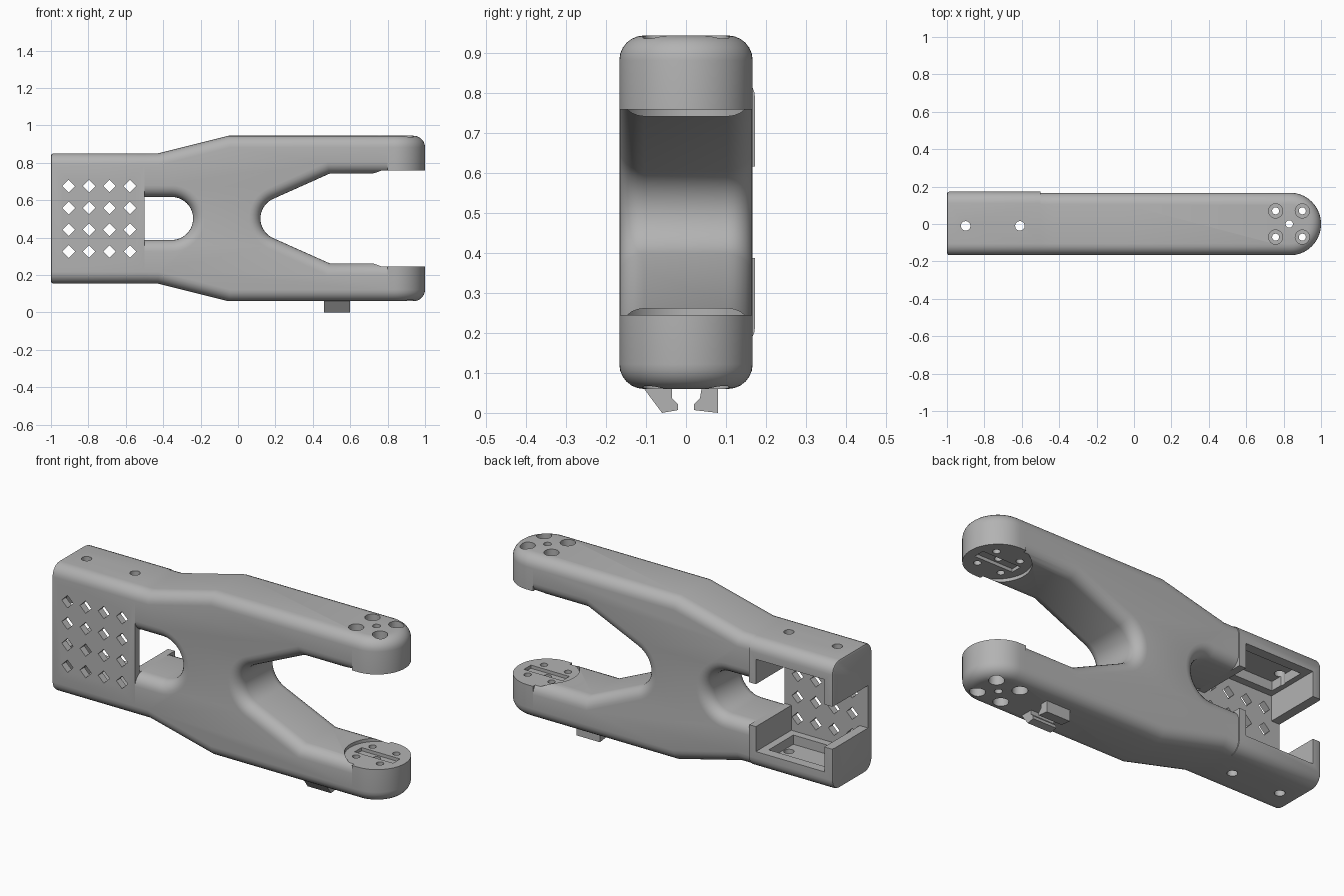
import bpy, bmesh
from math import sin, cos, radians
from mathutils import Vector, Matrix

MID = 0.5025     # height of the mirror plane; z below is measured from it
HALF = 0.167     # half thickness front to back
BEV = 0.062      # radius of the rounded rims

cube = bpy.data.objects.get("Cube")
if cube:
    bpy.data.objects.remove(cube, do_unlink=True)

grey = bpy.data.materials.new("grey plastic")
grey.use_nodes = True
color = (0.45, 0.45, 0.45, 1)
grey.diffuse_color = color
grey.node_tree.nodes["Principled BSDF"].inputs["Base Color"].default_value = color


def make(name, bm):
    bmesh.ops.recalc_face_normals(bm, faces=bm.faces)
    mesh = bpy.data.meshes.new(name)
    bm.to_mesh(mesh)
    bm.free()
    mesh.materials.append(grey)
    obj = bpy.data.objects.new(name, mesh)
    obj.location.z = MID
    bpy.context.collection.objects.link(obj)
    return obj


def prism(points, direction):
    """Closed prism from a polygon swept along a direction."""
    bm = bmesh.new()
    face = bm.faces.new([bm.verts.new(p) for p in points])
    ext = bmesh.ops.extrude_face_region(bm, geom=[face], use_keep_orig=True)
    verts = [g for g in ext["geom"] if isinstance(g, bmesh.types.BMVert)]
    bmesh.ops.translate(bm, verts=verts, vec=direction)
    return bm


def round_edges(bm, rule, offset=BEV, segments=6):
    edges = [e for e in bm.edges if rule(e.verts[0].co, e.verts[1].co)]
    bmesh.ops.bevel(bm, geom=edges, offset=offset, segments=segments, profile=0.5,
                    affect='EDGES', clamp_overlap=False)


def arc(cx, cz, r, start, end, n):
    angles = [radians(start + (end - start) * i / n) for i in range(n + 1)]
    return [(cx + r * cos(a), cz + r * sin(a)) for a in angles]


def add_box(bm, x, y, z):
    size = Vector((x[1] - x[0], y[1] - y[0], z[1] - z[0]))
    mid = Vector((sum(x), sum(y), sum(z))) / 2
    bmesh.ops.create_cube(bm, size=1, matrix=Matrix.Translation(mid) @ Matrix.Diagonal((*size, 1)))


def add_cylinder(bm, x, y, z, r, sides=24):
    bmesh.ops.create_cone(bm, cap_ends=True, segments=sides, radius1=r, radius2=r, depth=z[1] - z[0],
                          matrix=Matrix.Translation((x, y, sum(z) / 2)))


def box_cutter(*spans):
    bm = bmesh.new()
    add_box(bm, *spans)
    return make("cutter", bm)


def apply(obj, kind, **settings):
    mod = obj.modifiers.new(kind, kind)
    for key, value in settings.items():
        setattr(mod, key, value)
    bpy.context.view_layer.objects.active = obj
    bpy.ops.object.modifier_apply(modifier=mod.name)


def cut(obj, cutters):
    bpy.context.view_layer.update()
    for c in cutters:
        c.hide_render = True
        apply(obj, 'BOOLEAN', object=c, operation='DIFFERENCE', solver='EXACT')


def mirror(obj):
    apply(obj, 'MIRROR', use_axis=(False, False, True))


def near(a, b):
    return abs(a - b) < 1e-4


# Forked body: lower half outline, rounded on front and back rims, then mirrored
LEFT, TIP = -0.5, 0.8
outline = [(LEFT, -0.3475), (-0.43, -0.3475), (-0.05, -0.4425), (TIP, -0.4425), (TIP, -0.24), (0.49, -0.24)]
outline += arc(0.235, 0, 0.115, 245, 180, 8)
outline += arc(-0.355, 0, 0.115, 360, 270, 10)
outline += [(LEFT, -0.115)]
bm = prism([(x, -HALF, z) for x, z in outline], (0, 2 * HALF, 0))


def on_rim(a, b):
    at_end = (any(near(a.x, e) and near(b.x, e) for e in (LEFT, TIP))
              or (near(a.z, 0) and near(b.z, 0)))
    return near(a.y, b.y) and not at_end


round_edges(bm, on_rim)
seam = [f for f in bm.faces if all(near(v.co.z, 0) for v in f.verts)]
bmesh.ops.delete(bm, geom=seam, context='FACES')
body = make("forked_body", bm)
mirror(body)

# Round fork tips
tip_outline = [(TIP, -HALF)] + [(0.835 + 0.165 * x, HALF * y) for x, y in arc(0, 0, 1, -90, 90, 28)]
tip_outline += [(TIP, HALF)]
bm = prism([(x, y, -0.4425) for x, y in tip_outline], (0, 0, 0.185))
round_edges(bm, lambda a, b: near(a.z, -0.4425) and near(b.z, -0.4425) and not near(a.x + b.x, 2 * TIP))
tips = make("fork_tips", bm)
mirror(tips)

# Mounting seats and screw holes in the fork tips
bm = bmesh.new()
add_cylinder(bm, 0.835, 0, (-0.2575, 0.2575), 0.162, 48)
seat = make("cutter", bm)
slot = box_cutter((0.72, 0.95), (-0.03, 0.03), (-0.275, 0.275))
holes, bores = bmesh.new(), bmesh.new()
add_cylinder(holes, 0.83, 0, (-0.6, 0.6), 0.02, 12)
for x in (0.757, 0.9):
    for y in (-0.07, 0.07):
        add_cylinder(holes, x, y, (-0.6, 0.6), 0.019, 12)
        for z in ((-0.6, -0.36), (0.36, 0.6)):
            add_cylinder(bores, x, y, z, 0.038)
tip_cutters = [slot, make("cutter", holes), make("cutter", bores)]
cut(body, [seat] + tip_cutters)
cut(tips, tip_cutters)

# Open-backed housing with rounded long edges
bm = bmesh.new()
add_box(bm, (-1, LEFT), (-HALF, 0.173), (-0.3475, 0.3475))
round_edges(bm, lambda a, b: not near(a.x, b.x))
round_edges(bm, lambda a, b: near(a.x, -1) and near(b.x, -1), 0.012, 2)
housing = make("housing", bm)

# Cavity, cable slot, side recesses, vent diamonds and screw holes of the housing
PANEL = -0.13
vents, screws = bmesh.new(), bmesh.new()
for i in range(4):
    for j in range(4):
        x, z, d = -0.905 + 0.109 * i, -0.1765 + 0.1165 * j, 0.034
        part = prism([(x + d, -0.3, z), (x, -0.3, z + d), (x - d, -0.3, z), (x, -0.3, z - d)], (0, 0.25, 0))
        temp = bpy.data.meshes.new("temp")
        bmesh.ops.recalc_face_normals(part, faces=part.faces)
        part.to_mesh(temp)
        vents.from_mesh(temp)
        part.free()
        bpy.data.meshes.remove(temp)
for x in (-0.9, -0.61):
    add_cylinder(screws, x, -0.01, (-0.6, 0.6), 0.026, 12)
housing_cutters = [
    box_cutter((-1.1, -0.4), (PANEL, 0.3), (-0.115, 0.115)),
    box_cutter((-0.95, -0.54), (PANEL, 0.3), (-0.25, 0.25)),
    box_cutter((-0.92, -0.58), (-0.09, 0.12), (-0.3, 0.3)),
    make("cutter", vents), make("cutter", screws)]
cut(housing, housing_cutters)

# Cable clips under the lower arm
hooks = {
    "front_clip": [(-0.11, 0.07), (-0.06, 0.003), (-0.02, 0.01), (-0.02, 0.025), (-0.035, 0.04), (-0.035, 0.07)],
    "back_clip": [(0.08, 0.07), (0.08, 0.003), (0.02, 0.01), (0.02, 0.025), (0.035, 0.04), (0.04, 0.07)]}
for name, pts in hooks.items():
    make(name, prism([(0.46, y, z - MID - 0.003) for y, z in pts], (0.14, 0, 0)))

# Remove the cutters and smooth the rounded parts
for obj in [seat] + tip_cutters + housing_cutters:
    bpy.data.objects.remove(obj, do_unlink=True)
for obj in (body, tips, housing):
    bpy.ops.object.select_all(action='DESELECT')
    obj.select_set(True)
    bpy.context.view_layer.objects.active = obj
    bpy.ops.object.shade_smooth_by_angle(angle=radians(32))
